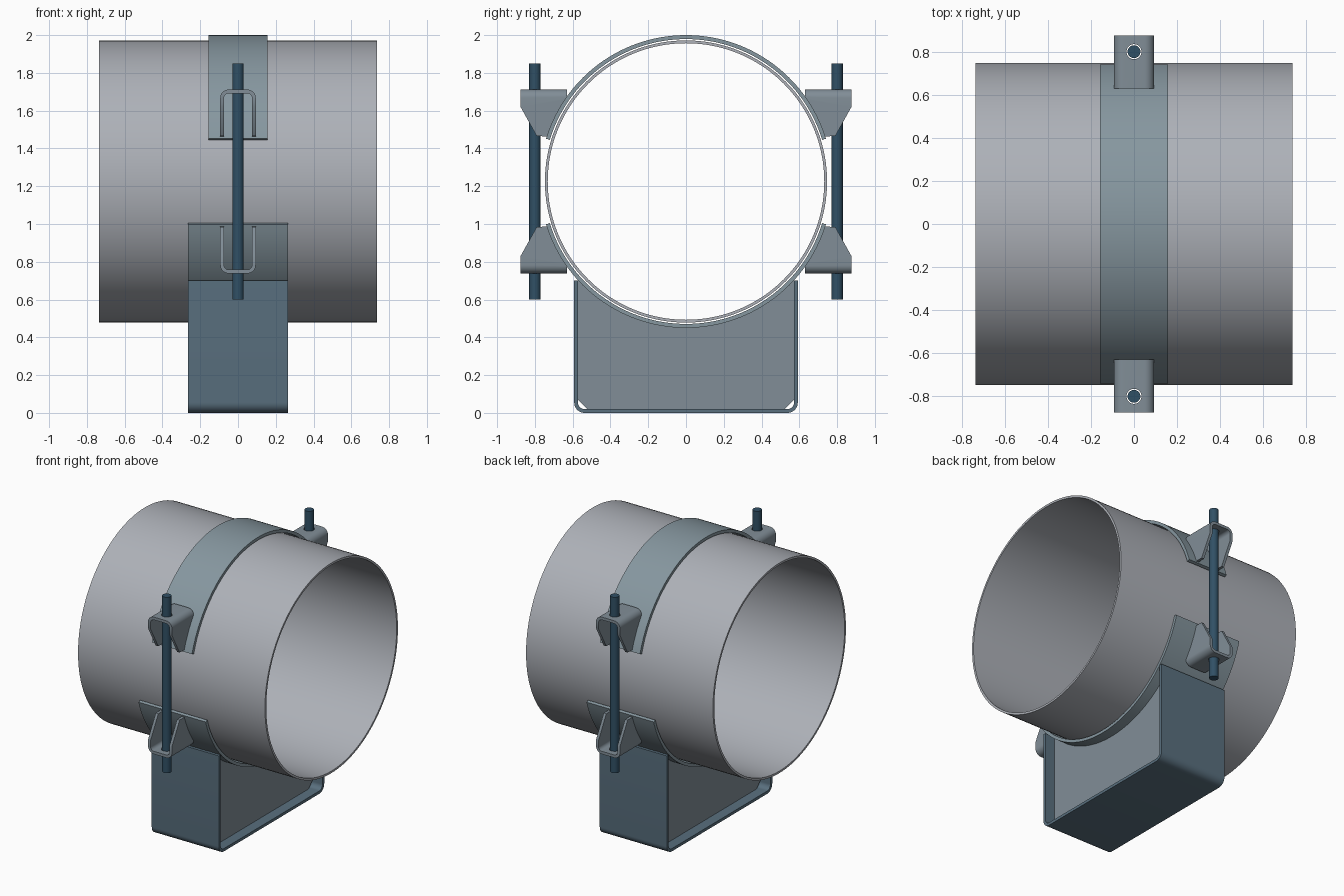
import bpy, bmesh
from math import sin, cos, pi, radians
from mathutils import Matrix

if "Cube" in bpy.data.objects:
    bpy.data.objects.remove(bpy.data.objects["Cube"])

CZ = 1.225  # height of the pipe axis


def material(name, rgb):
    m = bpy.data.materials.new(name)
    m.diffuse_color = (*rgb, 1)
    m.use_nodes = True
    m.node_tree.nodes["Principled BSDF"].inputs["Base Color"].default_value = m.diffuse_color
    return m


PIPE = material("pipe_grey", (0.42, 0.44, 0.48))
STRAP = material("strap_steel", (0.24, 0.31, 0.35))
EAR = material("bracket_steel", (0.22, 0.27, 0.31))
BASE = material("base_steel", (0.10, 0.16, 0.21))
ROD = material("rod_steel", (0.03, 0.08, 0.13))


def finish(bm, name, mat=None):
    bmesh.ops.recalc_face_normals(bm, faces=bm.faces)
    me = bpy.data.meshes.new(name)
    bm.to_mesh(me)
    bm.free()
    ob = bpy.data.objects.new(name, me)
    bpy.context.collection.objects.link(ob)
    if mat:
        me.materials.append(mat)
    return ob


def smooth(ob):
    bpy.ops.object.select_all(action='DESELECT')
    ob.select_set(True)
    bpy.context.view_layer.objects.active = ob
    bpy.ops.object.shade_smooth_by_angle(angle=radians(30))


def place(axis, u, v, w):
    # (u, v) is the profile, w runs along the extrusion axis
    return (w, u, v) if axis == 'x' else (u, w, v)


def band(name, outer, inner, axis, a, b, mat, closed=False):
    # sheet of constant thickness between two matching outlines
    bm = bmesh.new()
    rings = [[bm.verts.new(place(axis, *p, w)) for p in line]
             for line, w in ((outer, a), (outer, b), (inner, b), (inner, a))]
    n = len(outer)
    for i in range(n if closed else n - 1):
        j = (i + 1) % n
        for k in range(4):
            r, s = rings[k], rings[(k + 1) % 4]
            bm.faces.new((r[i], r[j], s[j], s[i]))
    if not closed:
        for i in (0, n - 1):
            bm.faces.new([r[i] for r in rings])
    return finish(bm, name, mat)


def prism(name, pts, axis, a, b, mat=None):
    bm = bmesh.new()
    f = bm.faces.new([bm.verts.new(place(axis, *p, a)) for p in pts])
    ext = bmesh.ops.extrude_face_region(bm, geom=[f])
    move = (b - a, 0, 0) if axis == 'x' else (0, b - a, 0)
    bmesh.ops.translate(bm, vec=move, verts=[
        e for e in ext['geom'] if isinstance(e, bmesh.types.BMVert)])
    return finish(bm, name, mat)


def rod(name, r, y, z0, z1, mat=None):
    bm = bmesh.new()
    bmesh.ops.create_cone(bm, cap_ends=True, segments=32, radius1=r, radius2=r,
                          depth=z1 - z0,
                          matrix=Matrix.Translation((0, y, (z0 + z1) / 2)))
    return finish(bm, name, mat)


def arc(r, a0, a1, n, cy=0, cz=CZ):
    return [(cy + r * cos(radians(a0 + (a1 - a0) * i / n)),
             cz + r * sin(radians(a0 + (a1 - a0) * i / n))) for i in range(n + 1)]


def u_path(half, bottom, top, r, off):
    # upward-opening U with rounded corners, inset by off
    c = half - r
    return ([(-half + off, top)] + arc(r - off, 180, 270, 8, -c, bottom + r)
            + arc(r - off, 270, 360, 8, c, bottom + r) + [(half - off, top)])


def boolean(ob, cutter, op):
    m = ob.modifiers.new(op, 'BOOLEAN')
    m.operation, m.object, m.solver = op, cutter, 'EXACT'
    bpy.context.view_layer.objects.active = ob
    bpy.ops.object.modifier_apply(modifier=m.name)
    bpy.data.objects.remove(cutter)


# Pipe
smooth(band("pipe", arc(0.747, 0, 360, 128)[:-1], arc(0.732, 0, 360, 128)[:-1],
            'x', -0.735, 0.735, PIPE, closed=True))

# Upper strap and wider lower saddle
for name, a0, a1, w in (("upper_strap", 17, 163, 0.157),
                        ("lower_saddle", 197, 343, 0.264)):
    smooth(band(name, arc(0.775, a0, a1, 72), arc(0.754, a0, a1, 72),
                'x', -w, w, STRAP))

# Base channel
smooth(band("base_channel", u_path(0.592, 0, 0.7, 0.055, 0),
            u_path(0.592, 0, 0.7, 0.055, 0.02), 'x', -0.264, 0.264, BASE))

# Web plates under the saddle, with clipped lower corners
web = [(-0.522, 0.02), (0.522, 0.02), (0.572, 0.07)]
web += arc(0.774, -42.4, -137.6, 48) + [(-0.572, 0.07)]
for side, x in (("right", 0.17), ("left", -0.19)):
    prism("web_plate_" + side, web, 'x', x, x + 0.02, EAR)

# Bolt bracket: bent U sheet trimmed to its side profile and drilled
ear = band("bolt_bracket_lower_back", u_path(0.094, 0.738, 1.1, 0.045, 0),
           u_path(0.094, 0.738, 1.1, 0.045, 0.02), 'y', 0.5, 1.0, EAR)
side = [(0.63, 0.7), (0.876, 0.7), (0.876, 0.83), (0.79, 0.985)]
side += arc(0.774, -18, -35.5, 12)
boolean(ear, prism("trim", side, 'x', -0.3, 0.3), 'INTERSECT')
boolean(ear, rod("drill", 0.035, 0.8, 0.6, 0.85), 'DIFFERENCE')
smooth(ear)

# Mirrored brackets
for name, sy, sz in (("lower_front", -1, 1), ("upper_back", 1, -1),
                     ("upper_front", -1, -1)):
    me = ear.data.copy()
    me.transform(Matrix.Translation((0, 0, CZ)) @ Matrix.Diagonal((1, sy, sz, 1))
                 @ Matrix.Translation((0, 0, -CZ)))
    if sy * sz < 0:
        me.flip_normals()
    bpy.context.collection.objects.link(
        bpy.data.objects.new("bolt_bracket_" + name, me))

# Threaded rods
for name, y in (("back", 0.8), ("front", -0.8)):
    smooth(rod("clamp_rod_" + name, 0.03, y, 0.6, 1.85, ROD))
